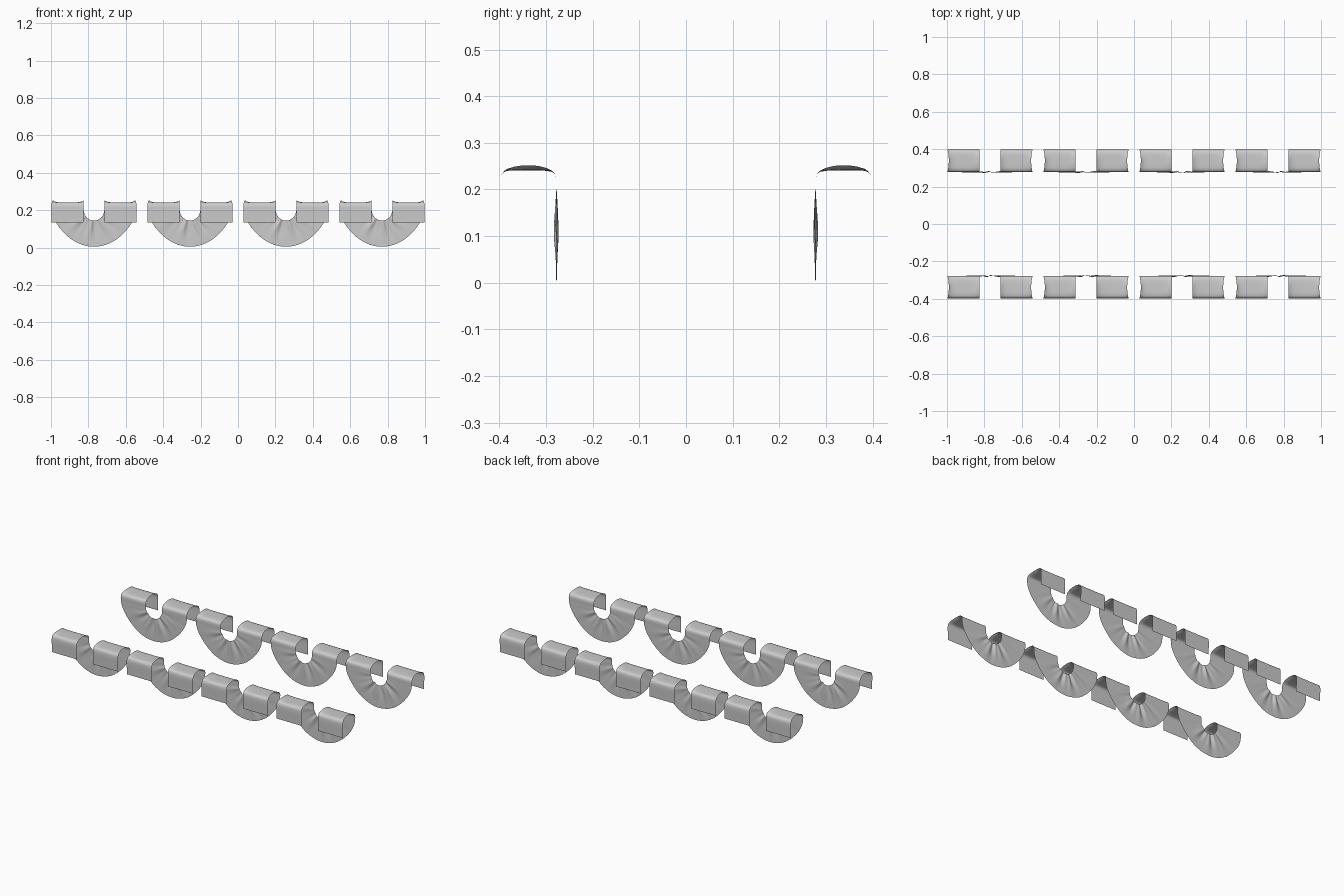
import bpy, bmesh
from math import sin, cos, pi, exp

if "Cube" in bpy.data.objects:
    bpy.data.objects.remove(bpy.data.objects["Cube"])

WIDE, NARROW = 0.227, 0.056      # outer and inner half widths of a swag
HANG_Z = 0.207                   # height where the curved drape begins
# side profile of one tab (distance from centre, height), outer hem to drape
TAB = [(0.397, 0.135), (0.397, 0.165), (0.398, 0.195), (0.398, 0.218),
       (0.396, 0.230), (0.391, 0.237), (0.383, 0.240), (0.367, 0.241),
       (0.350, 0.241), (0.333, 0.241), (0.316, 0.241), (0.300, 0.240),
       (0.288, 0.238), (0.281, 0.233), (0.278, 0.225), (0.277, 0.216)]
ACROSS, AROUND = 18, 72


def tab_row(y, z, side):
    """One row across a tab, edges curling up on top and pulling in slightly."""
    top = max(0.0, 1 - ((y - 0.338) / 0.058) ** 2)
    row = []
    for j in range(ACROSS + 1):
        s = j / ACROSS
        e = 2 * s - 1
        x = NARROW + (WIDE - NARROW) * s - 0.007 * top * max(e, 0) ** 3
        row.append((side * x, y, z + 0.011 * top * abs(e) ** 5))
    return row


def drape_row(t, phase):
    """One radial row of the hanging crescent, with soft fanned folds."""
    row = []
    for j in range(ACROSS + 1):
        s = j / ACROSS
        flare = 1 + 0.12 * s * abs(cos(t)) ** 6
        rx = NARROW + (0.202 - NARROW) * s
        rz = 0.063 + (0.202 - 0.063) * s
        x = -rx * flare * cos(t)
        z = HANG_Z - rz * sin(t)
        fold = sin(9 * t + phase) + 0.6 * sin(17 * t + 2 * phase + 2 * s)
        fade = sin(t) * (0.0032 * exp(-((s - 0.25) / 0.35) ** 2) + 0.0006)
        row.append((x, 0.2775 + fold * fade, z))
    return row


def swag(name, cx, facing, phase):
    rows = [tab_row(y, z, -1) for y, z in TAB]
    rows += [drape_row(pi * i / AROUND, phase) for i in range(AROUND + 1)]
    rows += [tab_row(y, z, 1) for y, z in reversed(TAB)]
    bm = bmesh.new()
    grid = [[bm.verts.new(p) for p in row] for row in rows]
    for a, b in zip(grid, grid[1:]):
        for j in range(ACROSS):
            bm.faces.new((a[j], a[j + 1], b[j + 1], b[j]))
    bmesh.ops.recalc_face_normals(bm, faces=bm.faces)
    # make the cloth face upward on the tabs
    bm.normal_update()
    if sum(f.normal.z for f in bm.faces) < 0:
        bmesh.ops.reverse_faces(bm, faces=bm.faces)
    for f in bm.faces:
        f.smooth = True
    mesh = bpy.data.meshes.new(name)
    bm.to_mesh(mesh)
    bm.free()
    ob = bpy.data.objects.new(name, mesh)
    bpy.context.collection.objects.link(ob)
    ob.location.x = cx
    ob.rotation_euler.z = 0 if facing > 0 else pi


# four swags along each side, the front row turned to face the other way
for i in range(4):
    cx = -0.77 + i * 0.5133
    swag(f"back_swag_{i + 1}", cx, 1, 0.5 + 1.3 * i)
    swag(f"front_swag_{i + 1}", -cx, -1, 0.5 + 1.3 * i)
